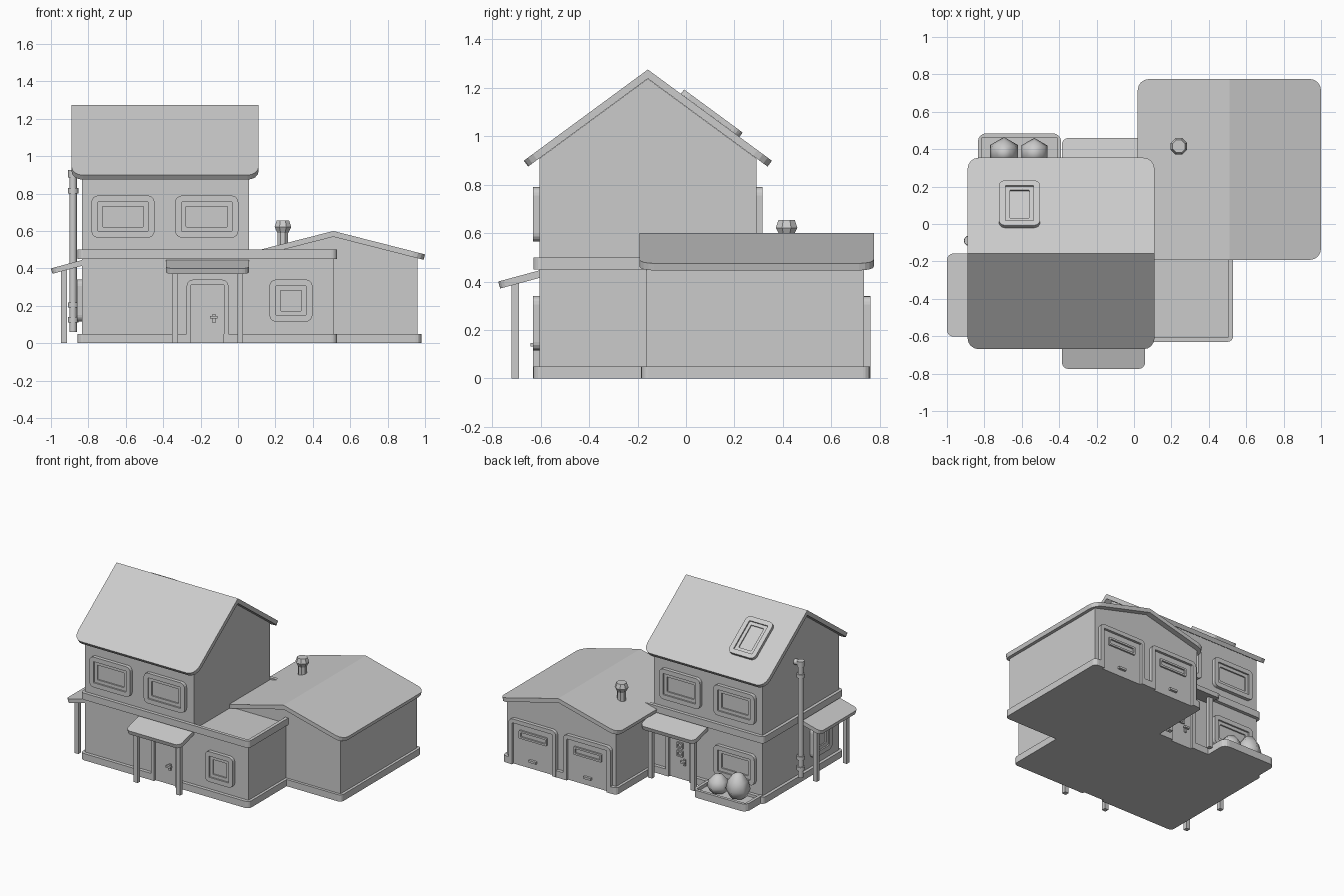
import bpy, bmesh
from math import sin, cos, pi, atan, radians, hypot
from mathutils import Matrix, Vector

if "Cube" in bpy.data.objects:
    bpy.data.objects.remove(bpy.data.objects["Cube"])


def finish(name, bm, M=Matrix(), smooth=None):
    bmesh.ops.remove_doubles(bm, verts=bm.verts, dist=1e-5)
    bmesh.ops.recalc_face_normals(bm, faces=bm.faces)
    mesh = bpy.data.meshes.new(name)
    bm.to_mesh(mesh)
    bm.free()
    mesh.transform(M)
    ob = bpy.data.objects.new(name, mesh)
    bpy.context.collection.objects.link(ob)
    if smooth:
        bpy.ops.object.select_all(action='DESELECT')
        ob.select_set(True)
        bpy.context.view_layer.objects.active = ob
        bpy.ops.object.shade_smooth_by_angle(angle=radians(smooth))
    return ob


def rounded(w, h, r, cx=0, cy=0, n=4):
    # counter-clockwise from the lower left corner, n + 1 points per corner
    pts = []
    for k, (sx, sy) in enumerate([(-1, -1), (1, -1), (1, 1), (-1, 1)]):
        for i in range(n + 1):
            a = pi + k * pi / 2 + i / n * pi / 2
            pts.append((cx + sx * (w / 2 - r) + r * cos(a), cy + sy * (h / 2 - r) + r * sin(a)))
    return pts


def prism(name, pts, z0, z1, M=Matrix()):
    bm = bmesh.new()
    lo = [bm.verts.new((x, y, z0)) for x, y in pts]
    hi = [bm.verts.new((x, y, z1)) for x, y in pts]
    bm.faces.new(lo)
    bm.faces.new(hi)
    for i in range(len(pts)):
        bm.faces.new((lo[i - 1], lo[i], hi[i], hi[i - 1]))
    return finish(name, bm, M)


def box(name, x0, x1, y0, y1, z0, z1, M=Matrix()):
    return prism(name, [(x0, y0), (x1, y0), (x1, y1), (x0, y1)], z0, z1, M)


def ring(name, w, h, border, z0, z1, r, M=Matrix(), cx=0, cy=0):
    outer = rounded(w, h, r, cx, cy)
    inner = rounded(w - 2 * border, h - 2 * border, 0.004, cx, cy)
    bm = bmesh.new()
    loops = [[bm.verts.new((x, y, z)) for x, y in p]
             for p, z in ((outer, z0), (outer, z1), (inner, z1), (inner, z0))]
    for k in range(4):
        a, b = loops[k - 1], loops[k]
        for i in range(len(a)):
            bm.faces.new((a[i - 1], a[i], b[i], b[i - 1]))
    return finish(name, bm, M)


def lathe(name, prof, sides, M, smooth=None, phase=0):
    bm = bmesh.new()
    rings = [[bm.verts.new((r * cos(phase + 2 * pi * i / sides), r * sin(phase + 2 * pi * i / sides), z))
              for i in range(sides)] for r, z in prof]
    for a, b in zip(rings, rings[1:]):
        for i in range(sides):
            bm.faces.new((a[i - 1], a[i], b[i], b[i - 1]))
    if prof[0][0] > 0:
        bm.faces.new(rings[0])
    if prof[-1][0] > 0:
        bm.faces.new(rings[-1])
    return finish(name, bm, M, smooth)


def roof_side(name, length, half, slope, t, r, x, y, z, deg):
    # one pitch, falling towards local -y, rounded at the eave corners
    plan = [(-length / 2, 0)] + rounded(length, 2 * half, r)[:10] + [(length / 2, 0)]
    k = hypot(1, slope)
    bm = bmesh.new()
    top = [bm.verts.new((px, py, slope * py)) for px, py in plan]
    low = [bm.verts.new((px, py + t * slope / k, slope * py - t / k)) if py < 0
           else bm.verts.new((px, 0, -t * k)) for px, py in plan]
    bm.faces.new(top)
    bm.faces.new(low)
    for i in range(len(plan)):
        bm.faces.new((top[i - 1], top[i], low[i], low[i - 1]))
    finish(name, bm, Matrix.Translation((x, y, z)) @ Matrix.Rotation(radians(deg), 4, 'Z'))


def on_wall(x, y, z, deg=0):
    # local x along the wall, y up, z outwards; 0 front, 180 back, -90 left
    return Matrix.Translation((x, y, z)) @ Matrix.Rotation(radians(deg), 4, 'Z') @ Matrix.Rotation(pi / 2, 4, 'X')


def window(name, w, h, M, d=0.026):
    ring(name + "_frame", w, h, 0.034, 0, d, 0.035, M)
    ring(name + "_sash", w - 0.06, h - 0.06, 0.028, 0, d * 0.55, 0.005, M)
    box(name + "_glass", 0.05 - w / 2, w / 2 - 0.05, 0.05 - h / 2, h / 2 - 0.05, 0, 0.004, M)


def door(name, w, h, border, M):
    def arch(b, r):
        return [(-w / 2 + b, 0)] + rounded(w - 2 * b, 2 * (h - b), r)[10:][::-1] + [(w / 2 - b, 0)]
    prism(name + "_frame", arch(0, 0.035) + arch(border, 0.005)[::-1], 0, 0.026, M)
    box(name + "_panel", border - w / 2, w / 2 - border, 0, h - border, 0, 0.008, M)


def handle(name, M):
    box(name + "_plate", 0.028, 0.044, 0.108, 0.155, 0, 0.018, M)
    box(name + "_lever", 0.014, 0.054, 0.132, 0.146, 0.018, 0.036, M)


def skirt(name, x0, x1, y0, y1, front=(), back=()):
    # plinth notched at the door openings
    p = rounded(x1 - x0, y1 - y0, 0.03, (x0 + x1) / 2, (y0 + y1) / 2)
    d = 0.025
    f = [q for a, b in front for q in ((a, y0), (a, y0 + d), (b, y0 + d), (b, y0))]
    g = [q for a, b in back for q in ((b, y1), (b, y1 - d), (a, y1 - d), (a, y1))]
    prism(name, p[:5] + f + p[5:15] + g + p[15:], 0, 0.05)


def gable(name, half, z0, eave, apex, length, M):
    prism(name, [(-half, z0), (half, z0), (half, eave), (0, apex), (-half, eave)], -length / 2, length / 2, M)


# House walls, plinth and floor band
box("lower_walls", -0.835, 0.51, -0.605, 0.29, 0.004, 0.455)
skirt("house_plinth", -0.858, 0.53, -0.63, 0.315, [(-0.25, -0.077)], [(-0.25, -0.077)])
ring("floor_band", 1.388, 0.945, 0.025, 0.45, 0.5, 0.03, cx=-0.164, cy=-0.1575)
gable("upper_walls", 0.4475, 0.44, 0.908, 1.237, 0.895, on_wall(-0.3875, -0.1575, 0, 90))
for deg, side in ((0, "front"), (180, "back")):
    roof_side("house_roof_" + side, 1.0, 0.512, 0.735, 0.03, 0.06, -0.39, -0.1575, 1.275, deg)

# Garage walls, plinth and roof
gable("garage_walls", 0.45, 0.004, 0.455, 0.57, 0.9, on_wall(0.51, 0.285, 0))
skirt("garage_plinth", 0.04, 0.98, -0.185, 0.76, back=[(0.57, 0.9), (0.12, 0.45)][::1])
for deg, side in ((90, "right"), (-90, "left")):
    roof_side("garage_roof_" + side, 0.967, 0.49, 0.255, 0.03, 0.06, 0.51, 0.2915, 0.6, deg)
for x, side in ((0.285, "left"), (0.735, "right")):
    M = on_wall(x, 0.735, 0, 180)
    door("garage_door_" + side, 0.39, 0.34, 0.03, M)
    ring("garage_door_slot_" + side, 0.23, 0.06, 0.014, 0.008, 0.02, 0.008, M, cy=0.235)
    box("garage_door_handle_" + side, -0.03, 0.03, 0.05, 0.066, 0.008, 0.026, M)

# Upper windows front and back, lower windows front, left and back
for y, deg, side in ((-0.605, 0, "front"), (0.29, 180, "back")):
    for x in (-0.615, -0.167):
        window("upper_window_" + side, 0.337, 0.225, on_wall(x, y, 0.677, deg))
window("lower_window_front", 0.23, 0.225, on_wall(0.283, -0.605, 0.228))
window("lower_window_left", 0.23, 0.225, on_wall(-0.835, -0.38, 0.228, -90))
window("lower_window_back", 0.337, 0.225, on_wall(-0.615, 0.29, 0.228, 180))

# Skylight on the back pitch
window("skylight", 0.22, 0.3,
       Matrix.Translation((-0.612, 0.1, 1.086)) @ Matrix.Rotation(-atan(0.735), 4, 'X'), 0.022)

# House doors
for y, deg, side in ((-0.605, 0, "front"), (0.29, 180, "back")):
    M = on_wall(-0.163, y, 0, deg)
    door(side + "_door", 0.224, 0.34, 0.025, M)
    handle(side + "_door_handle", M)
for z in (0.25, 0.19):
    ring("back_door_pane", 0.05, 0.045, 0.01, 0.008, 0.02, 0.004, M, cy=z)

# Three porches, each a sloping roof on two posts
for side, x, y, deg in (("front", -0.163, -0.605, 0), ("back", -0.163, 0.29, 180), ("left", -0.83, -0.38, -90)):
    roof_side(side + "_porch_roof", 0.445, 0.17, 0.27, 0.03, 0.035, x, y, 0.446, deg)
    M = Matrix.Translation((x, y, 0)) @ Matrix.Rotation(radians(deg), 4, 'Z')
    for s in (-0.175, 0.175):
        box(side + "_porch_post", s - 0.016, s + 0.016, -0.116, -0.085, 0, 0.395, M)

# Drainpipe with brackets and elbow
prof = [(0.02, 0.06)]
for z in (0.125, 0.205, 0.815):
    prof += [(0.02, z - 0.014), (0.028, z - 0.014), (0.028, z + 0.014), (0.02, z + 0.014)]
prof += [(0.02, 0.885), (0.026, 0.885), (0.026, 0.925)]
lathe("drainpipe", prof, 12, Matrix.Translation((-0.882, -0.09, 0)), 40)
lathe("drainpipe_elbow", [(0.02, 0), (0.02, 0.06)], 12,
      Matrix.Translation((-0.885, -0.09, 0.905)) @ Matrix.Rotation(pi / 2, 4, 'Y'), 40)

# Roof vent
lathe("roof_vent", [(0.031, 0.5), (0.031, 0.59), (0.048, 0.622), (0.036, 0.655)], 8,
      Matrix.Translation((0.24, 0.415, 0)), phase=pi / 8)

# Planter with two bushes
ring("planter_rim", 0.445, 0.22, 0.022, 0, 0.055, 0.045, cx=-0.612, cy=0.375)
box("planter_soil", -0.82, -0.41, 0.28, 0.47, 0.0, 0.03)
for name, x, r, h in (("tall_bush", -0.695, 0.085, 0.2), ("round_bush", -0.533, 0.08, 0.145)):
    egg = [(0, 0), (0.7 * r, 0.1 * h), (r, 0.38 * h), (0.83 * r, 0.68 * h), (0.42 * r, 0.92 * h), (0, h)]
    lathe(name, egg, 6, Matrix.Translation((x, 0.38, 0.025)), 80, pi / 6)
